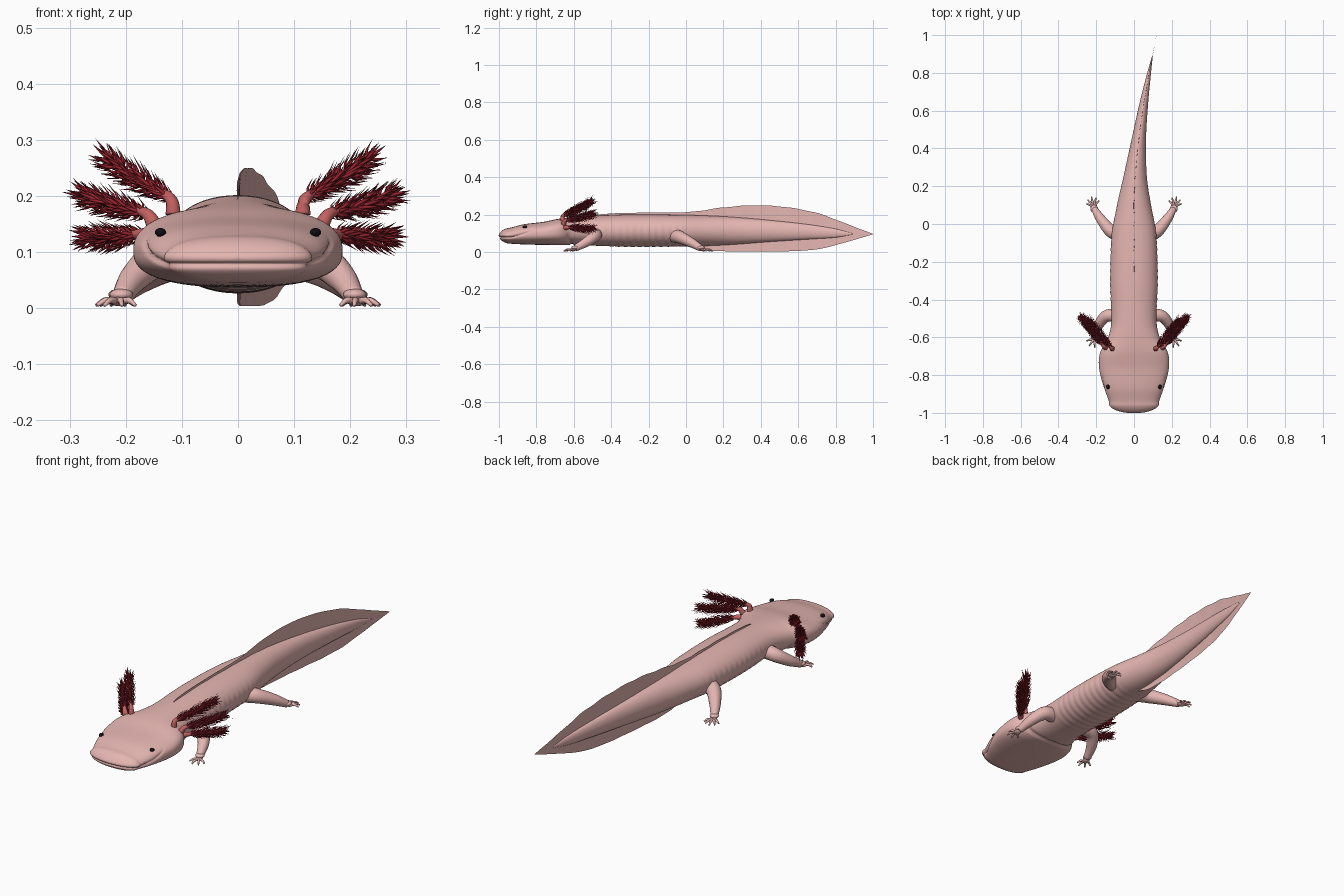
import bpy, bmesh, math, random
from mathutils import Vector

random.seed(4)
if "Cube" in bpy.data.objects:
    bpy.data.objects.remove(bpy.data.objects["Cube"])


def material(name, r, g, b):
    m = bpy.data.materials.new(name)
    m.use_nodes = True
    m.diffuse_color = (r, g, b, 1)
    m.node_tree.nodes["Principled BSDF"].inputs["Base Color"].default_value = (r, g, b, 1)
    return m


PINK = material("skin pink", 0.78, 0.465, 0.44)
STALK = material("gill stalk red", 0.55, 0.12, 0.12)
CRIMSON = material("gill dark crimson", 0.29, 0.016, 0.026)
BLACK = material("eye black", 0.006, 0.005, 0.005)


def finish(bm, name, mat):
    bmesh.ops.recalc_face_normals(bm, faces=bm.faces)
    for f in bm.faces:
        f.smooth = True
    mesh = bpy.data.meshes.new(name)
    bm.to_mesh(mesh)
    bm.free()
    mesh.materials.append(mat)
    ob = bpy.data.objects.new(name, mesh)
    bpy.context.collection.objects.link(ob)
    return ob


def sample(table, y):
    """Smooth interpolation of rows (y, a, b, ...) at y."""
    y = min(max(y, table[0][0]), table[-1][0])
    i = max(k for k in range(len(table) - 1) if table[k][0] <= y)
    p, q = table[i], table[i + 1]
    o, r = table[max(i - 1, 0)], table[min(i + 2, len(table) - 1)]
    h = q[0] - p[0]
    t = (y - p[0]) / h
    out = []
    for k in range(1, len(p)):
        m0 = (q[k] - o[k]) / (q[0] - o[0]) * h
        m1 = (r[k] - p[k]) / (r[0] - p[0]) * h
        out.append((2*t**3 - 3*t*t + 1) * p[k] + (t**3 - 2*t*t + t) * m0
                   + (3*t*t - 2*t**3) * q[k] + (t**3 - t*t) * m1)
    return out


def bridge(bm, a, b):
    n = len(a)
    for k in range(n):
        bm.faces.new((a[k], a[(k + 1) % n], b[(k + 1) % n], b[k]))


def tube(bm, points, radii, sides=14, steps=24):
    """Round tapered tube through smooth control points."""
    n = len(points) - 1
    path = [(i / n, *p, r) for i, (p, r) in enumerate(zip(points, radii))]
    rows = [sample(path, i / steps) for i in range(steps + 1)]
    rings = []
    for i, row in enumerate(rows):
        d = (Vector(rows[min(i + 1, steps)][:3]) - Vector(rows[max(i - 1, 0)][:3])).normalized()
        u = d.cross(Vector((0.1, 0.2, 1))).normalized()
        w = d.cross(u)
        rings.append([bm.verts.new(Vector(row[:3]) + row[3] * (u * math.cos(a) + w * math.sin(a)))
                      for a in (math.tau * k / sides for k in range(sides))])
    for a, b in zip(rings, rings[1:]):
        bridge(bm, a, b)
    bm.faces.new(rings[0])
    bm.faces.new(rings[-1])


def ball(bm, centre, size):
    made = bmesh.ops.create_uvsphere(bm, u_segments=20, v_segments=12, radius=1)["verts"]
    for v in made:
        v.co = Vector(centre) + Vector(a * b for a, b in zip(v.co, size))


# Spine bend, and body stations: y, half width, bottom, top, squareness
SPINE = [(-1, 0), (0, 0), (0.2, 0.003), (0.4, 0.02), (0.6, 0.046), (0.8, 0.08), (1, 0.12)]
BODY = [(-1, 0.130, 0.052, 0.120, 2.2), (-0.965, 0.131, 0.048, 0.127, 2.3),
        (-0.94, 0.131, 0.045, 0.130, 2.4), (-0.87, 0.158, 0.041, 0.148, 2.5),
        (-0.76, 0.185, 0.038, 0.162, 2.5), (-0.68, 0.179, 0.037, 0.178, 2.6),
        (-0.61, 0.140, 0.037, 0.186, 2.4), (-0.52, 0.120, 0.035, 0.192, 2.2),
        (-0.3, 0.126, 0.028, 0.201, 2.1), (-0.05, 0.117, 0.030, 0.199, 2.1),
        (0.1, 0.09, 0.033, 0.195, 2), (0.25, 0.062, 0.04, 0.187, 2),
        (0.45, 0.038, 0.055, 0.170, 2), (0.65, 0.022, 0.068, 0.148, 2),
        (0.8, 0.010, 0.078, 0.124, 2), (0.89, 0.002, 0.093, 0.100, 2)]
SNOUT = 0.05


def bump(x, width):
    return math.exp(-(x / width) ** 2)


def carve(co):
    """Depth of mouth line, rib grooves and throat fold at a point."""
    x, y, z = co
    back = max(0, y + 0.95)
    line = 0.077 + 1.6 * back * back + 0.12 * back
    depth = 0.007 * bump(z - line, 0.005) * min(1, max(0, (-0.80 - y) / 0.05))
    depth -= 0.002 * bump(z - line - 0.014, 0.008) * min(1, max(0, (-0.88 - y) / 0.06))
    if -0.48 < y < 0.02 and z < 0.16:
        fade = min(1, (y + 0.48) / 0.08, (0.02 - y) / 0.08) * min(1, (0.16 - z) / 0.04)
        depth += 0.0014 * fade * math.cos(math.tau * y / 0.038)
    if z < 0.11:
        depth += 0.008 * bump(y + 0.61 + 0.8 * x * x, 0.008) * min(1, (0.11 - z) / 0.03)
    return depth


# Head, trunk and tail core
bm = bmesh.new()
ys = [-1 + SNOUT * (1 - math.cos(math.pi / 2 * k / 26)) for k in range(1, 26)]
ys += [-0.95 + 1.84 * k / 230 for k in range(231)]
SIDES = 112
rings = []
for y in ys:
    w, low, high, e = sample(BODY, y)
    t = max(0, (-1 + SNOUT - y) / SNOUT)
    cap = math.sqrt(1 - t * t)
    cx, cz = sample(SPINE, y)[0], (low + high) / 2
    ring = []
    for k in range(SIDES):
        c, s = math.cos(math.tau * k / SIDES), math.sin(math.tau * k / SIDES)
        px = math.copysign(abs(c) ** (2 / e), c) * w * cap
        pz = math.copysign(abs(s) ** (2 / e), s) * (high - low) / 2 * cap
        ring.append(bm.verts.new((cx + px, y, cz + pz)))
    rings.append(ring)
for a, b in zip(rings, rings[1:]):
    bridge(bm, a, b)
bm.faces.new(rings[0])
bm.faces.new(rings[-1])
bmesh.ops.recalc_face_normals(bm, faces=bm.faces)
bm.normal_update()
moved = [(v, v.co - v.normal * carve(v.co)) for v in bm.verts]
for v, co in moved:
    v.co = co
finish(bm, "body", PINK)

# Thin fin sheet along back and tail: y, lower edge, upper edge
FIN = [(-0.54, 0.1, 0.185), (-0.45, 0.1, 0.203), (-0.2, 0.09, 0.211), (-0.05, 0.06, 0.212),
       (0.03, 0.032, 0.215), (0.1, 0.012, 0.224), (0.18, 0.005, 0.236), (0.35, 0.004, 0.25),
       (0.5, 0.004, 0.244), (0.6, 0.006, 0.23), (0.72, 0.018, 0.203), (0.86, 0.054, 0.15),
       (1, 0.095, 0.097)]
bm = bmesh.new()
cols = []
for i in range(141):
    y = -0.54 + 1.54 * i / 140
    low, high = sample(FIN, y)
    ripple = 0.001 * math.sin(y * 46) * min(1, (1 - y) * 5, (y + 0.54) * 3)
    x = sample(SPINE, y)[0]
    cols.append([bm.verts.new((x + ripple * abs(2 * f - 1) ** 2, y,
                               low + (high - low) * f + ripple * max(0, 2 * f - 1)))
                 for f in (k / 6 for k in range(7))])
for a, b in zip(cols, cols[1:]):
    for k in range(6):
        bm.faces.new((a[k], a[k + 1], b[k + 1], b[k]))
fin = finish(bm, "tail_fin", PINK)
mod = fin.modifiers.new("thickness", 'SOLIDIFY')
mod.thickness, mod.offset, mod.use_rim = 0.002, 0, False


# Limb: tapered tube, wrist cuff, flat palm and splayed digits
def limb(name, s, points, radii, heading, digits):
    bm = bmesh.new()
    points = [(s * x, y, z) for x, y, z in points]
    tube(bm, points, radii, 18, 28)
    wx, wy, wz = points[-1]
    ball(bm, (wx, wy, wz + 0.004), (0.021, 0.021, 0.011))
    d = Vector((s * heading[0], heading[1], 0)).normalized()
    palm = Vector((wx, wy, 0.012)) + d * 0.014
    ball(bm, palm, (0.018, 0.018, 0.008))
    for k in range(digits):
        a = (k / (digits - 1) - 0.5) * 2
        u = Vector((d.x * math.cos(a) - d.y * math.sin(a), d.x * math.sin(a) + d.y * math.cos(a), 0))
        reach = 0.052 - 0.01 * abs(a)
        tube(bm, [palm + u * 0.008, palm + u * reach * 0.6 + Vector((0, 0, 0.002)),
                  palm + u * reach - Vector((0, 0, 0.007))], [0.0065, 0.0055, 0.003], 8, 8)
    finish(bm, name, PINK)


# Feathery gill: fleshy stalk, crimson spine and swept filaments around it
def gill(name, s, *points):
    root, knee, tip = (Vector((s * x, y, z)) for x, y, z in points)
    axis = tip - knee
    bm = bmesh.new()
    tube(bm, [root, knee, knee + axis * 0.3 - Vector((0, 0, 0.003))], [0.014, 0.010, 0.005], 12, 14)
    finish(bm, name + "_stalk", STALK)
    bm = bmesh.new()
    tube(bm, [knee + axis * 0.15, (knee + tip) / 2 - Vector((0, 0, 0.004)), tip],
         [0.007, 0.007, 0.002], 8, 10)
    d = axis.normalized()
    u = d.orthogonal().normalized()
    w = d.cross(u)
    count = 130
    for i in range(count):
        t = i / count
        ang = i * 2.39996 + random.uniform(-0.3, 0.3)
        out = u * math.cos(ang) + w * math.sin(ang)
        start = knee + axis * t - Vector((0, 0, 0.004)) * math.sin(math.pi * t)
        size = (0.038 + 0.014 * math.sin(math.pi * t)) * random.uniform(0.8, 1.1)
        mid = start + (out * 0.38 + d * 0.36) * size
        end = start + (out * 0.60 + d * 0.92) * size + Vector((0, 0, random.uniform(-1, 1) * 0.003))
        side = d.cross(out)
        r = 0.0036
        lower = [bm.verts.new(start + r * v) for v in (side, d, -side, -d)]
        upper = [bm.verts.new(mid + r * 0.85 * v) for v in (side, d, -side, -d)]
        point = bm.verts.new(end)
        bridge(bm, lower, upper)
        for k in range(4):
            bm.faces.new((upper[k], upper[(k + 1) % 4], point))
    finish(bm, name + "_filaments", CRIMSON)


for s, side in ((1, "left"), (-1, "right")):
    limb(side + "_front_leg", s,
         [(0.085, -0.485, 0.095), (0.145, -0.487, 0.086), (0.184, -0.53, 0.055), (0.208, -0.592, 0.02)],
         [0.036, 0.032, 0.026, 0.017], (0.25, -1), 4)
    limb(side + "_hind_leg", s,
         [(0.075, -0.06, 0.085), (0.125, -0.035, 0.08), (0.175, 0.025, 0.052), (0.21, 0.08, 0.02)],
         [0.038, 0.034, 0.026, 0.017], (0.25, 1), 5)
    gill(side + "_upper_gill", s, (0.115, -0.66, 0.168), (0.121, -0.655, 0.196), (0.235, -0.512, 0.268))
    gill(side + "_middle_gill", s, (0.150, -0.655, 0.150), (0.164, -0.643, 0.169), (0.276, -0.50, 0.203))
    gill(side + "_lower_gill", s, (0.156, -0.645, 0.130), (0.174, -0.628, 0.132), (0.270, -0.50, 0.127))
    bm = bmesh.new()
    ball(bm, (s * 0.138, -0.862, 0.135), (0.010, 0.0115, 0.008))
    finish(bm, side + "_eye", BLACK)
